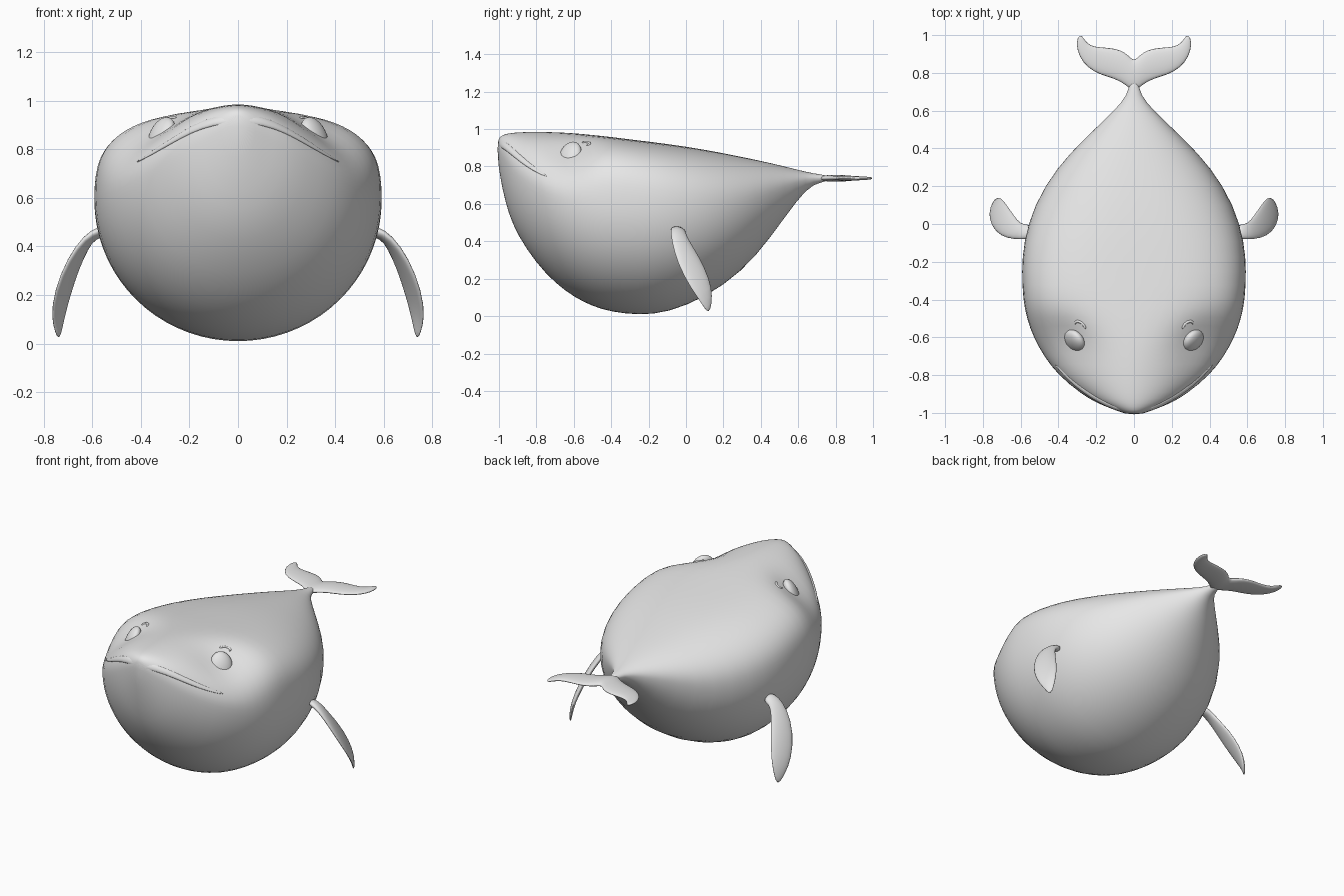
import bpy, bmesh, math
from mathutils import Vector, Matrix
from mathutils.bvhtree import BVHTree

if "Cube" in bpy.data.objects:
    bpy.data.objects.remove(bpy.data.objects["Cube"])

grey = bpy.data.materials.new("plain_grey")
grey.diffuse_color = (0.8, 0.8, 0.8, 1)
grey.use_nodes = True
grey.node_tree.nodes["Principled BSDF"].inputs["Base Color"].default_value = grey.diffuse_color


def finish(name, bm, mirror=False, levels=1):
    """Turn a bmesh into a smooth shaded object."""
    bmesh.ops.recalc_face_normals(bm, faces=bm.faces[:])
    for f in bm.faces:
        f.smooth = True
    me = bpy.data.meshes.new(name)
    bm.to_mesh(me)
    bm.free()
    me.materials.append(grey)
    ob = bpy.data.objects.new(name, me)
    bpy.context.collection.objects.link(ob)
    if mirror:
        ob.modifiers.new("mirror", 'MIRROR')
    if levels:
        sub = ob.modifiers.new("smooth", 'SUBSURF')
        sub.levels = sub.render_levels = levels
    return ob


def skin(rings, cap_start=True):
    """Bridge a list of rings with quads and cap the ends."""
    bm = bmesh.new()
    vs = [[bm.verts.new(p) for p in r] for r in rings]
    n = len(vs[0])
    for a, b in zip(vs, vs[1:]):
        for i in range(n):
            j = (i + 1) % n
            bm.faces.new((a[i], a[j], b[j], b[i]))
    if cap_start:
        bm.faces.new(vs[0])
    bm.faces.new(vs[-1])
    return bm


def blade(name, lead, trail, thick, mirror=True, cap_start=True):
    """Loft of flat ellipses spanning a leading and a trailing edge."""
    lead, trail = [Vector(p) for p in lead], [Vector(p) for p in trail]
    mid = [(a + b) / 2 for a, b in zip(lead, trail)]
    rings = []
    for i, c in enumerate(mid):
        along = mid[min(i + 1, len(mid) - 1)] - mid[max(i - 1, 0)]
        a = (lead[i] - trail[i]) / 2
        b = a.cross(along).normalized() * thick[i] / 2
        rings.append([c + a * math.cos(k * math.pi / 5) + b * math.sin(k * math.pi / 5)
                      for k in range(10)])
    return finish(name, skin(rings, cap_start), mirror)


# Body: y, top, bottom, half width, height of widest point, upper roundness
stations = [
    (-1.008, .945, .84, .04, .90, 1.9),
    (-.985, .968, .69, .10, .86, 1.9),
    (-.95, .978, .55, .195, .81, 1.9),
    (-.9, .984, .43, .28, .76, 1.85),
    (-.8, .987, .28, .405, .69, 1.8),
    (-.7, .985, .175, .48, .645, 1.8),
    (-.6, .98, .10, .535, .62, 2.0),
    (-.5, .97, .05, .57, .61, 2.5),
    (-.4, .959, .02, .59, .60, 3.0),
    (-.25, .94, .002, .597, .59, 2.9),
    (-.1, .922, .016, .588, .58, 2.7),
    (.1, .892, .095, .533, .575, 2.4),
    (.3, .852, .235, .41, .60, 2.2),
    (.45, .82, .415, .265, .66, 2.1),
    (.6, .782, .63, .105, .72, 2),
    (.68, .762, .71, .033, .74, 2),
    (.77, .752, .722, .02, .737, 2)]

eye_at = Vector((.315, -.62, .855))
eye_out = Vector((.72, -.55, .42)).normalized()


def body_point(st, a):
    y, top, bot, w, mid, n = st
    c, s = math.cos(a), math.sin(a)
    if s < 0:
        n = 2
    h = top - mid if s > 0 else mid - bot
    p = Vector((math.copysign(abs(c) ** (2 / n), c) * w, y,
                mid + math.copysign(abs(s) ** (2 / n), s) * h))
    # shallow eye socket
    side = -1 if p.x < 0 else 1
    q = Vector((abs(p.x), p.y, p.z))
    q -= eye_out * .045 * math.exp(-((q - eye_at).length / .13) ** 2)
    return Vector((q.x * side, q.y, q.z))


SEG = 36
body = finish("body", skin([[body_point(s, 2 * math.pi * i / SEG) for i in range(SEG)]
                            for s in stations]))
bpy.context.view_layer.update()
surface = BVHTree.FromObject(body, bpy.context.evaluated_depsgraph_get())


def on_body(p):
    loc, nor, _, _ = surface.find_nearest(Vector(p))
    return loc, nor


# Upper lip: a thin ridge following the down-turned mouth
half = [(.1, -.975, .905), (.19, -.94, .875), (.27, -.88, .825),
        (.34, -.81, .775), (.41, -.73, .732)]
path = [(-x, y, z) for x, y, z in reversed(half)] + [(0, -1, .912)] + half
size = [.3, .7, .9, 1, 1, 1, 1, 1, .9, .7, .3]
lead, trail = [], []
for p, s in zip(path, size):
    loc, nor = on_body(p)
    up = (Vector((0, 0, 1)) - nor * nor.z).normalized()
    lead.append(loc + up * .034 * s - nor * .006)
    trail.append(loc - up * .008 * s + nor * .004)
blade("upper_lip", lead, trail, [.022 * s for s in size], mirror=False)

# Eyes: flattened balls set in the sockets
side = Vector((-eye_out.y, eye_out.x, 0)).normalized()
rise = eye_out.cross(side)
turn = Matrix((side, rise, eye_out)).transposed().to_4x4()
bm = bmesh.new()
bmesh.ops.create_uvsphere(bm, u_segments=24, v_segments=14, radius=1,
                          matrix=Matrix.Translation(eye_at) @ turn @
                          Matrix.Diagonal((.068, .084, .038, 1)))
finish("eyes", bm, mirror=True, levels=0)

# Brows: small curled ridges above the eyes
lead, trail = [], []
for x, y in ((.268, -.565), (.275, -.535), (.3, -.522), (.325, -.527), (.335, -.545)):
    loc, nor = on_body((x, y, .955))
    inward = (Vector((.3, -.555, loc.z)) - loc).normalized() * .008
    lead.append(loc + inward)
    trail.append(loc - inward)
blade("brows", lead, trail, [.014] * 5)

# Side fins: leading edge flares outward
blade("side_fins",
      [(.54, -.08, .475), (.60, -.085, .465), (.67, -.08, .40), (.735, -.05, .28),
       (.77, .02, .15), (.762, .08, .07), (.742, .112, .02)],
      [(.54, .0, .455), (.59, .0, .44), (.615, .02, .40), (.655, .08, .31),
       (.69, .13, .20), (.715, .145, .11), (.732, .13, .025)],
      [.05, .04, .035, .035, .03, .024, .01])

# Tail fluke: two lobes with a centre notch
fluke_z = .737
lead = [(0, .69), (.04, .73), (.10, .765), (.18, .785), (.25, .825),
        (.292, .885), (.307, .945), (.298, .99)]
trail = [(0, .862), (.03, .90), (.07, .925), (.12, .937), (.18, .938),
         (.23, .945), (.257, .97), (.28, 1.005)]
blade("tail_fluke", [(x, y, fluke_z) for x, y in lead],
      [(x, y, fluke_z) for x, y in trail],
      [.04, .038, .034, .03, .027, .024, .02, .012], cap_start=False)
